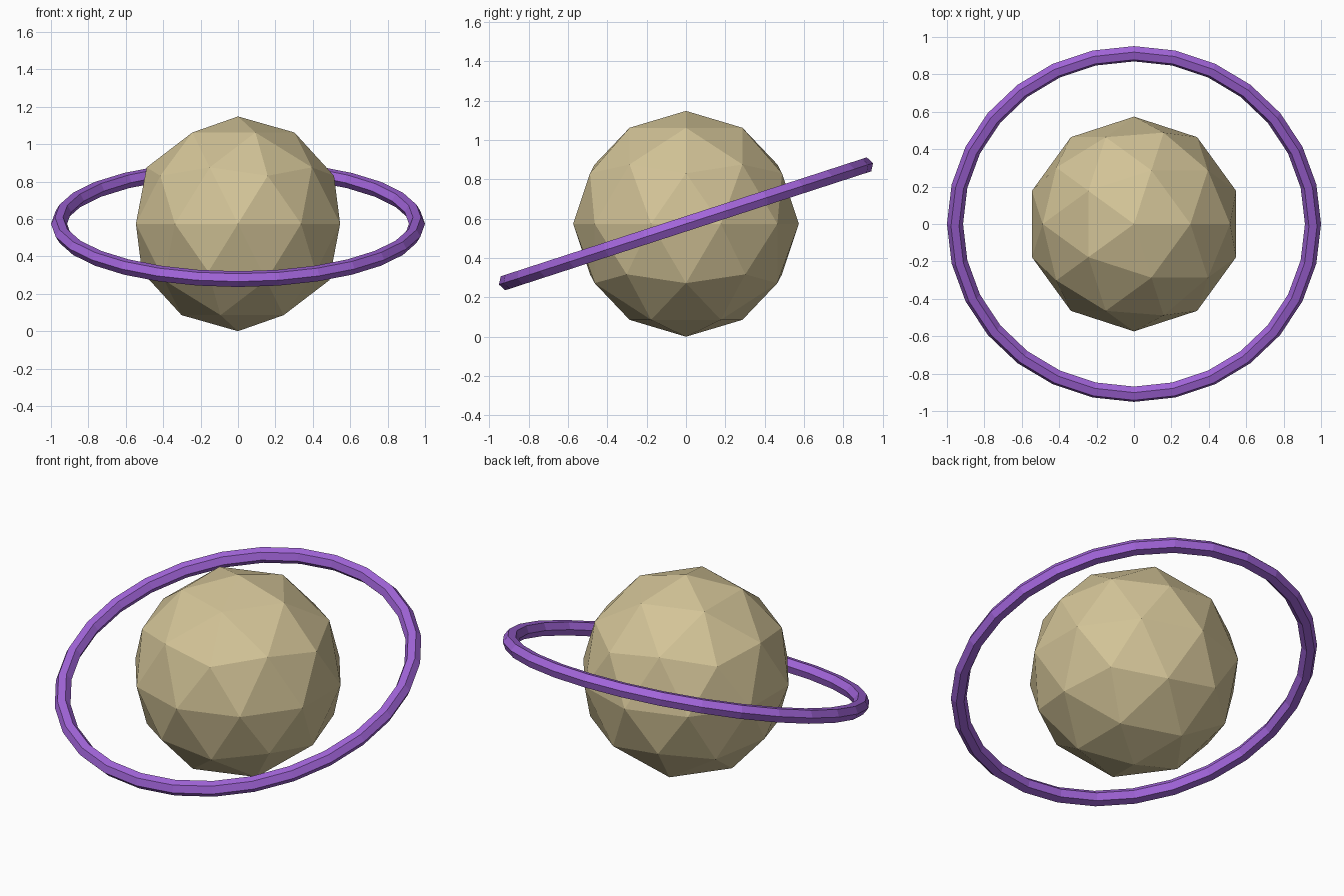
import bpy
from math import radians

# Remove the default cube
cube = bpy.data.objects.get("Cube")
if cube:
    bpy.data.objects.remove(cube, do_unlink=True)

RADIUS = 0.574          # planet radius, also the height of its centre
RING_TUBE = 0.043
RING_RADIUS = 1 - RING_TUBE


def make_material(name, rgb):
    mat = bpy.data.materials.new(name)
    mat.use_nodes = True
    color = (*rgb, 1)
    mat.diffuse_color = color
    mat.node_tree.nodes["Principled BSDF"].inputs["Base Color"].default_value = color
    return mat


def finish(name, mat):
    obj = bpy.context.object
    obj.name = obj.data.name = name
    obj.data.materials.append(mat)
    bpy.ops.object.shade_flat()
    return obj


sand = make_material("sand", (0.65, 0.55, 0.31))
purple = make_material("purple", (0.36, 0.13, 0.70))

# Faceted planet
bpy.ops.mesh.primitive_ico_sphere_add(
    subdivisions=2, radius=RADIUS, location=(0, 0, RADIUS))
finish("planet", sand)

# Tilted six-sided ring, higher at the back
bpy.ops.mesh.primitive_torus_add(
    major_segments=28, minor_segments=6,
    major_radius=RING_RADIUS, minor_radius=RING_TUBE,
    location=(0, 0, RADIUS), rotation=(radians(18), 0, 0))
finish("ring", purple)
